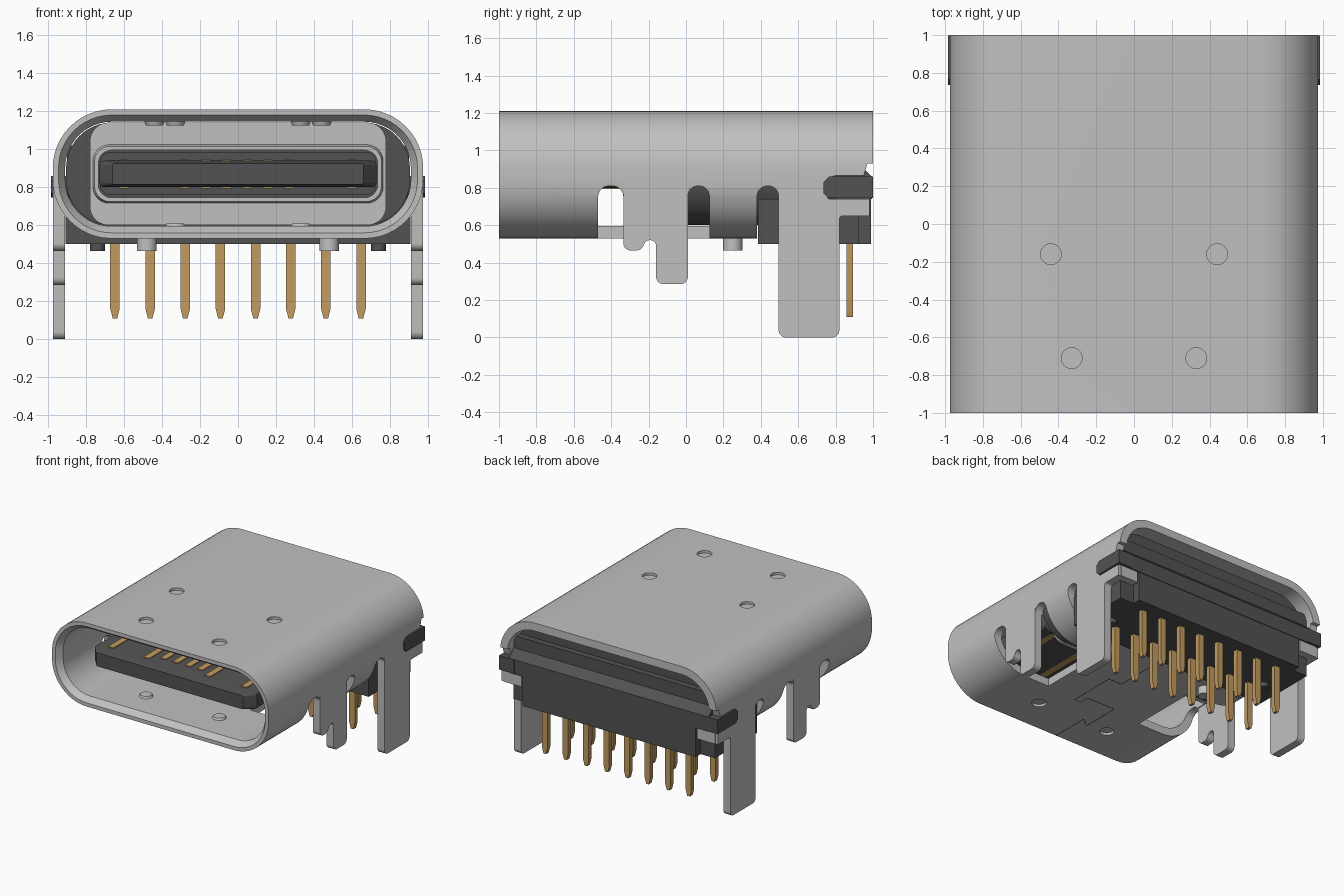
import bpy, bmesh, math
from mathutils import Vector

cube = bpy.data.objects.get("Cube")
if cube:
    bpy.data.objects.remove(cube, do_unlink=True)


def material(name, rgb):
    m = bpy.data.materials.new(name)
    m.use_nodes = True
    m.diffuse_color = (*rgb, 1)
    bsdf = m.node_tree.nodes["Principled BSDF"]
    bsdf.inputs["Base Color"].default_value = (*rgb, 1)
    bsdf.inputs["Roughness"].default_value = 0.6
    return m


STEEL = material("light steel", (0.53, 0.53, 0.53))
PLASTIC = material("dark plastic", (0.085, 0.085, 0.085))
GOLD = material("gold contact", (0.54, 0.33, 0.12))
parts = []


def finish(name, bm, mat):
    bmesh.ops.recalc_face_normals(bm, faces=bm.faces)
    me = bpy.data.meshes.new(name)
    bm.to_mesh(me)
    bm.free()
    me.materials.append(mat)
    ob = bpy.data.objects.new(name, me)
    bpy.context.collection.objects.link(ob)
    parts.append(ob)
    return ob


def rounded(pts, steps=8):
    """Outline from (a, b) or (a, b, radius) corners."""
    out = []
    for i, p in enumerate(pts):
        c = Vector(p[:2])
        if len(p) < 3:
            out.append(c)
            continue
        u = (Vector(pts[i - 1][:2]) - c).normalized()
        v = (Vector(pts[(i + 1) % len(pts)][:2]) - c).normalized()
        half = u.angle(v) / 2
        centre = c + (u + v).normalized() * p[2] / math.sin(half)
        start = (c + u * p[2] / math.tan(half) - centre).normalized()
        end = (c + v * p[2] / math.tan(half) - centre).normalized()
        sweep = math.pi - 2 * half
        for k in range(steps + 1):
            t = k / steps
            arc = start * math.sin((1 - t) * sweep) + end * math.sin(t * sweep)
            out.append(centre + arc * p[2] / math.sin(sweep))
    return out


def prism(name, axis, pts, lo, hi, mat):
    """Outline extruded along an axis; outline is in the other two axes."""
    place = {"x": lambda p, d: (d, p.x, p.y), "y": lambda p, d: (p.x, d, p.y),
             "z": lambda p, d: (p.x, p.y, d)}[axis]
    bm = bmesh.new()
    outline = rounded(pts)
    a, b = [[bm.verts.new(place(p, d)) for p in outline] for d in (lo, hi)]
    bm.faces.new(a)
    bm.faces.new(b)
    for i in range(len(a)):
        bm.faces.new((a[i - 1], a[i], b[i], b[i - 1]))
    return finish(name, bm, mat)


def rect(a0, a1, b0, b1, *r):
    return [(a0, b0, *r), (a1, b0, *r), (a1, b1, *r), (a0, b1, *r)]


def box(name, x, y, z, mat):
    return prism(name, "z", rect(*x, *y), *z, mat)


def loft(name, sections, mat, hollow=False):
    """Rounded rectangles (y, half width, z0, z1, radius) joined in order."""
    bm = bmesh.new()
    rings = [[bm.verts.new((p.x, y, p.y)) for p in rounded(rect(-w, w, z0, z1, r), 12)]
             for y, w, z0, z1, r in sections]
    pairs = list(zip(rings, rings[1:]))
    if hollow:
        pairs.append((rings[-1], rings[0]))
    else:
        bm.faces.new(rings[0])
        bm.faces.new(rings[-1])
    for a, b in pairs:
        for i in range(len(a)):
            bm.faces.new((a[i - 1], a[i], b[i], b[i - 1]))
    return finish(name, bm, mat)


def disc(name, x, y, z0, z1, r, mat, top=1.0):
    bm = bmesh.new()
    bmesh.ops.create_cone(bm, cap_ends=True, segments=24, radius1=r, radius2=r * top, depth=z1 - z0)
    bmesh.ops.translate(bm, verts=bm.verts, vec=(x, y, (z0 + z1) / 2))
    return finish(name, bm, mat)


def cut(ob, cutters):
    for c in cutters:
        mod = ob.modifiers.new("cut", "BOOLEAN")
        mod.operation, mod.solver, mod.object = "DIFFERENCE", "EXACT", c
    bpy.context.view_layer.update()
    me = bpy.data.meshes.new_from_object(ob.evaluated_get(bpy.context.evaluated_depsgraph_get()))
    ob.modifiers.clear()
    ob.data = me
    for c in cutters:
        parts.remove(c)
        bpy.data.objects.remove(c, do_unlink=True)


# Shell tube with a chamfered mouth
W, BOT, TOP, R, T = 0.975, 0.53, 1.21, 0.31, 0.065
ring = lambda y, d: (y, W - d, BOT + d, TOP - d, R - d)
shell = loft("shell", [ring(-1, 0), ring(-1, 0.03), ring(-0.95, T), ring(1, T), ring(1, 0)], STEEL, True)

# Openings left by the bent-down tabs, and the open rear underside
comb = [(-0.47, 0.4), (0.125, 0.4), (0.125, 0.81, 0.055), (0.01, 0.81, 0.055),
        (0.01, 0.78), (-0.335, 0.78), (-0.335, 0.81, 0.06), (-0.47, 0.81, 0.06)]
rear = [(0.38, 0.4), (1.1, 0.4), (1.1, 0.93), (0.97, 0.93), (0.95, 0.865), (0.78, 0.865, 0.04),
        (0.73, 0.78), (0.495, 0.78), (0.495, 0.81, 0.055), (0.38, 0.81, 0.055)]
cutters = [prism("rear_cutter", "x", rear, -1.1, 1.1, STEEL)]
dimples = [(s * x, y) for s in (-1, 1) for x, y in ((0.44, -0.16), (0.33, -0.71))]
for s in (-1, 1):
    cutters.append(prism("side_cutter", "x", comb, *sorted((s * 0.44, s * 1.1)), STEEL))
    cutters.append(disc("dimple_cutter", s * 0.33, -0.71, 0.5, 0.55, 0.055, STEEL))
for x, y in dimples:
    cutters.append(disc("dimple_cutter", x, y, 1.19, 1.25, 0.055, STEEL))
cut(shell, cutters)

# Spring bumps on the inside of the shell
for x, y in dimples:
    disc("top_bump", x, y, 1.125, 1.15, 0.045, STEEL, 1.2)
for s in (-1, 1):
    disc("bottom_bump", s * 0.33, -0.71, 0.59, 0.61, 0.055, STEEL, 0.8)
    disc("shell_peg", s * 0.48, 0.25, 0.465, 0.54, 0.052, STEEL)

# Dovetail seam under the shell
seam = [(-0.08, -1), (-0.08, -0.68), (-0.16, -0.74), (-0.16, -0.42), (0.1, -0.42), (0.1, -0.5),
        (0.16, -0.5), (0.16, -0.1), (0.04, -0.1), (0.04, 0.38)]
for a, b in zip(seam, seam[1:]):
    a, b = Vector(a), Vector(b)
    n = (b - a).orthogonal().normalized() * 0.003
    prism("seam_line", "z", [a + n, b + n, b - n, a - n], BOT - 0.001, BOT + 0.003, PLASTIC)

# Mounting tabs and legs on both sides
tab = [(-0.335, 0.86), (-0.335, 0.465, 0.04), (-0.225, 0.465, 0.04), (-0.225, 0.52, 0.03),
       (-0.16, 0.52, 0.03), (-0.16, 0.285, 0.04), (0.01, 0.285, 0.04), (0.01, 0.86)]
leg = [(0.495, 0.88), (0.495, 0, 0.04), (0.82, 0, 0.04), (0.82, 0.65, 0.02), (0.98, 0.65),
       (0.98, 0.74), (0.76, 0.74, 0.02), (0.73, 0.8), (0.76, 0.88)]
for s in (-1, 1):
    span = sorted((s * 0.91, s * 0.974))
    prism("front_tab", "x", tab, *span, STEEL)
    prism("rear_leg", "x", leg, *span, STEEL)
    box("wrap_tab", sorted((s * 0.79, s * 0.95)), (0.925, 0.985), (0.65, 0.74), STEEL)

# Plastic housing
loft("housing_core", [(0.01, 0.905, 0.6, 1.14, 0.24), (0.88, 0.905, 0.6, 1.14, 0.24)], PLASTIC)
box("housing_base", (-0.908, 0.908), (0.385, 0.925), (0.5, 0.74), PLASTIC)
box("housing_back", (-0.78, 0.78), (0.6, 0.99), (0.5, 0.8), PLASTIC)
prism("housing_ledge", "x", [(0.8, 0.74), (0.995, 0.74), (0.995, 0.86), (0.93, 0.92), (0.93, 1.02), (0.8, 1.02)],
      -0.9, 0.9, PLASTIC)
for s in (-1, 1):
    prism("housing_ear", "x", [(0.735, 0.77), (0.765, 0.745), (0.999, 0.745), (0.999, 0.86), (0.765, 0.86), (0.735, 0.83)],
          *sorted((s * 0.85, s * 0.984)), PLASTIC)
    disc("housing_peg", s * 0.74, 0.62, 0.465, 0.51, 0.04, PLASTIC)

# Metal face plate and rim around the tongue root
loft("face_plate", [(-0.02, 0.78, 0.6, 1.14, 0.1), (-0.02, 0.74, 0.74, 1.0, 0.07),
                    (0.015, 0.74, 0.74, 1.0, 0.07), (0.015, 0.78, 0.6, 1.14, 0.1)], STEEL, True)
loft("face_rim", [(-0.05, 0.755, 0.725, 1.015, 0.08), (-0.05, 0.735, 0.745, 0.995, 0.07),
                  (0, 0.735, 0.745, 0.995, 0.07), (0, 0.77, 0.71, 1.03, 0.09)], STEEL, True)

# Tongue with a thicker root
loft("tongue", [(-0.88, 0.66, 0.815, 0.925, 0.01), (-0.8, 0.73, 0.8, 0.94, 0.03),
                (0.05, 0.73, 0.8, 0.94, 0.03)], PLASTIC)
loft("tongue_root", [(-0.16, 0.725, 0.76, 0.985, 0.05), (0.05, 0.725, 0.76, 0.985, 0.05)], PLASTIC)

# Contacts on both faces of the tongue
for i, x in enumerate((-0.6, -0.28, -0.17, -0.06, 0.05, 0.16, 0.27, 0.6)):
    front = -0.78 if i in (0, 1, 6, 7) else -0.72
    for z in (0.793, 0.939):
        box("contact", (x - 0.025, x + 0.025), (front, -0.1), (z, z + 0.008), GOLD)

# Two rows of solder pins
for i in range(8):
    x = (i - 3.5) * 0.185
    pin = [(x - 0.025, 0.55), (x - 0.025, 0.16), (x - 0.012, 0.11), (x + 0.012, 0.11), (x + 0.025, 0.16), (x + 0.025, 0.55)]
    for y in (0.56, 0.875):
        prism("solder_pin", "y", pin, y - 0.018, y + 0.018, GOLD)

# Smooth shading on curved surfaces only
bpy.ops.object.select_all(action="DESELECT")
for ob in parts:
    ob.select_set(True)
bpy.context.view_layer.objects.active = shell
bpy.ops.object.shade_smooth_by_angle(angle=math.radians(30))
